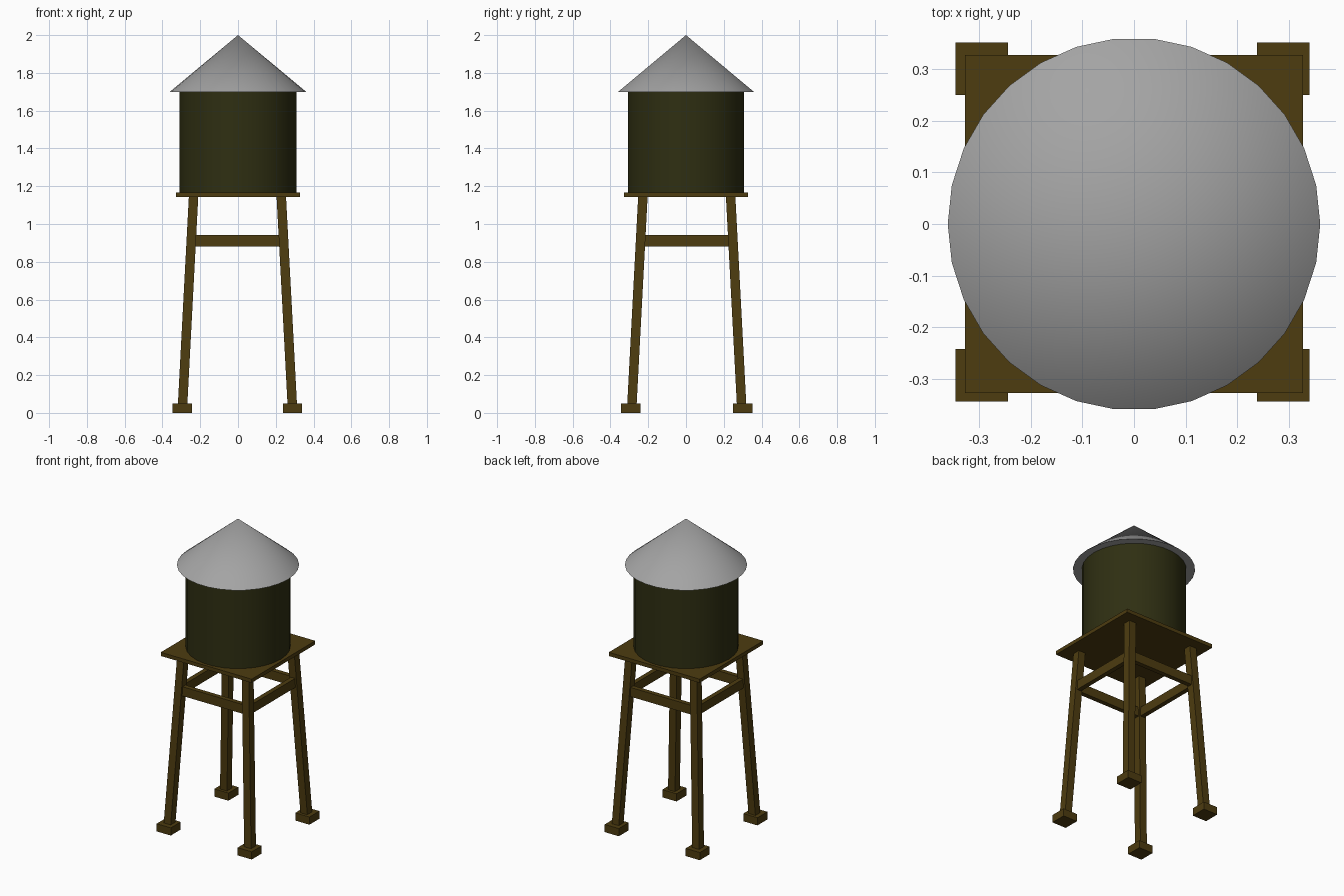
import bpy, bmesh, math
from mathutils import Vector

if "Cube" in bpy.data.objects:
    bpy.data.objects.remove(bpy.data.objects["Cube"])


def material(name, rgb):
    m = bpy.data.materials.new(name)
    m.diffuse_color = (*rgb, 1)
    m.use_nodes = True
    m.node_tree.nodes["Principled BSDF"].inputs["Base Color"].default_value = m.diffuse_color
    return m


WOOD = material("brown wood", (0.075, 0.045, 0.005))
TANK = material("dark olive", (0.028, 0.028, 0.006))
ROOF = material("grey metal", (0.37, 0.37, 0.37))


def finish(name, bm, mat):
    bmesh.ops.recalc_face_normals(bm, faces=bm.faces)
    me = bpy.data.meshes.new(name)
    bm.to_mesh(me)
    bm.free()
    me.materials.append(mat)
    ob = bpy.data.objects.new(name, me)
    bpy.context.collection.objects.link(ob)
    return ob


def beam(name, low, high, w, d, mat):
    """Box with level ends, sheared from the low centre to the high centre."""
    bm = bmesh.new()
    bmesh.ops.create_cube(bm, size=1)
    for v in bm.verts:
        c = Vector(high if v.co.z > 0 else low)
        v.co = c + Vector((v.co.x * w, v.co.y * d, 0))
    return finish(name, bm, mat)


def cone(name, r1, r2, z0, z1, mat):
    bm = bmesh.new()
    bmesh.ops.create_cone(bm, cap_ends=True, segments=30, radius1=r1, radius2=r2, depth=z1 - z0)
    # a corner of the outline lies on the x axis
    a = min(math.atan2(v.co.y, v.co.x) % math.radians(12) for v in bm.verts if v.co.xy.length > 0.1)
    for v in bm.verts:
        x, y = v.co.x, v.co.y
        v.co = (x * math.cos(a) + y * math.sin(a), y * math.cos(a) - x * math.sin(a),
                v.co.z + (z0 + z1) / 2)
    ob = finish(name, bm, mat)
    bpy.context.view_layer.objects.active = ob
    ob.select_set(True)
    bpy.ops.object.shade_smooth_by_angle(angle=math.radians(30))
    ob.select_set(False)
    return ob


# Roof, tank and platform
cone("roof", 0.361, 0, 1.70, 2.0, ROOF)
cone("tank", 0.309, 0.309, 1.16, 1.705, TANK)
beam("platform", (0, 0, 1.142), (0, 0, 1.166), 0.655, 0.655, WOOD)

# Legs and feet, the frame sits very slightly off centre
OX, OY = -0.003, 0.004
for sy, fb in ((-1, "front"), (1, "back")):
    for sx, lr in ((-1, "left"), (1, "right")):
        beam(f"{fb}_{lr}_leg", (OX + sx * 0.291, OY + sy * 0.291, 0.03),
             (OX + sx * 0.232, OY + sy * 0.232, 1.15), 0.05, 0.05, WOOD)
        fx, fy = OX + sx * 0.292, OY + sy * 0.297
        beam(f"{fb}_{lr}_foot", (fx, fy, 0), (fx, fy, 0.05), 0.102, 0.102, WOOD)

# Braces between neighbouring legs
R = 0.244
for s, fb, lr in ((-1, "front", "left"), (1, "back", "right")):
    beam(f"{fb}_brace", (OX, OY + s * R, 0.882), (OX, OY + s * R, 0.942), 2 * R, 0.03, WOOD)
    beam(f"{lr}_brace", (OX + s * R, OY, 0.882), (OX + s * R, OY, 0.942), 0.03, 2 * R, WOOD)
